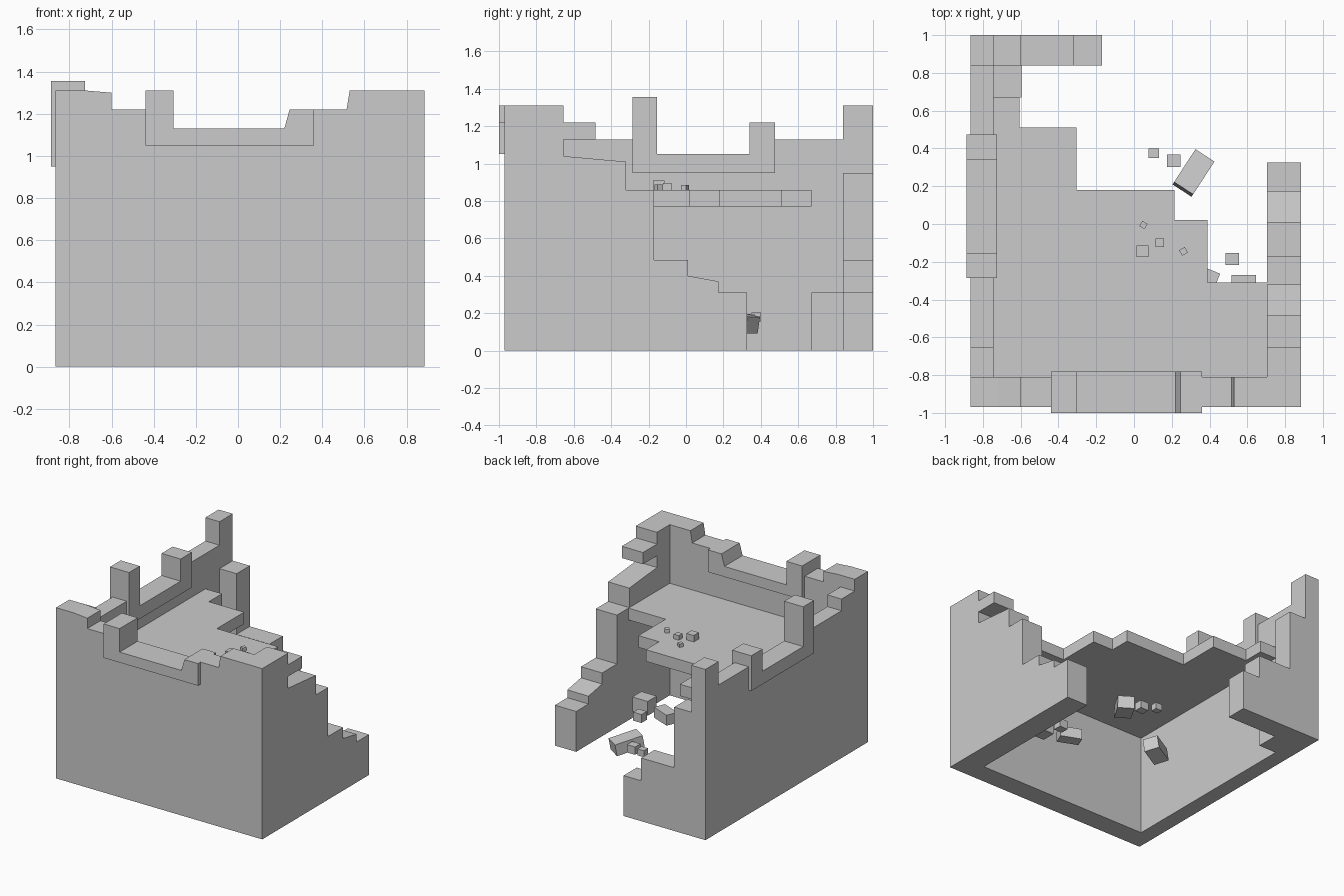
import bpy, bmesh
from math import radians
from mathutils import Euler, Vector


def prism(name, outline, axis, a, b):
    """Extrude a 2D outline along an axis between a and b."""
    place = {'x': lambda u, v, w: (w, u, v),
             'y': lambda u, v, w: (u, w, v),
             'z': lambda u, v, w: (u, v, w)}[axis]
    bm = bmesh.new()
    face = bm.faces.new([bm.verts.new(place(u, v, a)) for u, v in outline])
    ext = bmesh.ops.extrude_face_region(bm, geom=[face])
    move = Vector(place(0, 0, b - a))
    bmesh.ops.translate(bm, vec=move, verts=[g for g in ext['geom'] if isinstance(g, bmesh.types.BMVert)])
    bmesh.ops.recalc_face_normals(bm, faces=bm.faces)
    me = bpy.data.meshes.new(name)
    bm.to_mesh(me)
    bm.free()
    ob = bpy.data.objects.new(name, me)
    bpy.context.collection.objects.link(ob)
    return ob


def block(name, loc, size, rot=(0, 0, 0)):
    x, y, z = (s / 2 for s in size)
    ob = prism(name, [(-x, -y), (x, -y), (x, y), (-x, y)], 'z', -z, z)
    ob.location = loc
    ob.rotation_euler = Euler([radians(r) for r in rot])
    return ob


# Broken outer walls
prism("front_wall", [(-.865, 0), (.885, 0), (.885, 1.31), (.53, 1.31), (.515, 1.22),
                     (.36, 1.22), (.36, 1.1), (-.44, 1.1), (-.44, 1.22), (-.6, 1.22),
                     (-.6, 1.3), (-.72, 1.31), (-.865, 1.31)], 'y', -.97, -.81)
prism("left_wall", [(-.81, 0), (.84, 0), (.84, 1.13), (.475, 1.13), (.475, 1.0),
                    (-.285, 1.0), (-.285, 1.13), (-.65, 1.13), (-.65, 1.22),
                    (-.81, 1.22)], 'x', -.865, -.745)
prism("right_wall", [(-.81, 0), (.325, 0), (.325, .31), (.175, .31), (.175, .37),
                     (.01, .4), (.01, .485), (-.17, .485), (-.17, .86), (-.32, .86),
                     (-.32, 1.01), (-.655, 1.04), (-.655, 1.13), (-.485, 1.13),
                     (-.485, 1.22), (-.655, 1.22), (-.655, 1.31), (-.81, 1.31)], 'x', .705, .885)
prism("back_wall", [(-.865, 0), (-.17, 0), (-.17, .31), (-.32, .31), (-.32, .485),
                    (-.6, .485), (-.6, .95), (-.745, .95), (-.745, 1.31),
                    (-.865, 1.31)], 'y', .84, 1.0)
block("inner_stub", (-.67, .755, .155), (.15, .17, .31))

# Thick parapets
prism("front_parapet", [(-.44, 1.05), (.36, 1.05), (.36, 1.22), (.245, 1.22), (.22, 1.13),
                        (-.305, 1.13), (-.305, 1.31), (-.44, 1.31)], 'y', -1.0, -.78)
prism("left_parapet", [(-.285, .95), (.475, .95), (.475, 1.22), (.34, 1.22), (.34, 1.05),
                       (-.155, 1.05), (-.155, 1.355), (-.285, 1.355)], 'x', -.887, -.725)

# Broken upper floor
prism("upper_floor", [(-.745, -.81), (.705, -.81), (.705, -.31), (.39, -.31), (.39, .02),
                      (.215, .02), (.215, .18), (-.305, .18), (-.305, .51), (-.605, .51),
                      (-.605, .67), (-.745, .67)], 'z', .77, .86)

# Rubble on the upper floor
for i, (x, y, s, r) in enumerate([(.05, -.005, .032, 60), (.045, -.145, .062, 0),
                                  (.137, -.1, .044, 0), (.262, -.145, .034, 30)]):
    block(f"floor_rubble_{i}", (x, y, .86 + s * .4), (s, s, s * .8), (0, 0, r))

# Fallen rubble in the lower room
for i, (loc, size, rot) in enumerate([
        ((.105, .375, .18), (.055, .05, .05), (0, 0, 0)),
        ((.21, .335, .165), (.07, .065, .06), (0, 0, 0)),
        ((.315, .27, .155), (.21, .12, .09), (0, 10, 57)),
        ((.52, -.185, .13), (.07, .065, .065), (0, 0, 0)),
        ((.58, -.325, .155), (.13, .11, .11), (0, 0, 0)),
        ((.365, -.275, .145), (.16, .09, .08), (0, 0, -22)),
        ((-.23, -.035, .14), (.2, .11, .1), (8, 0, 30))]):
    block(f"fallen_rubble_{i}", loc, size, rot)
